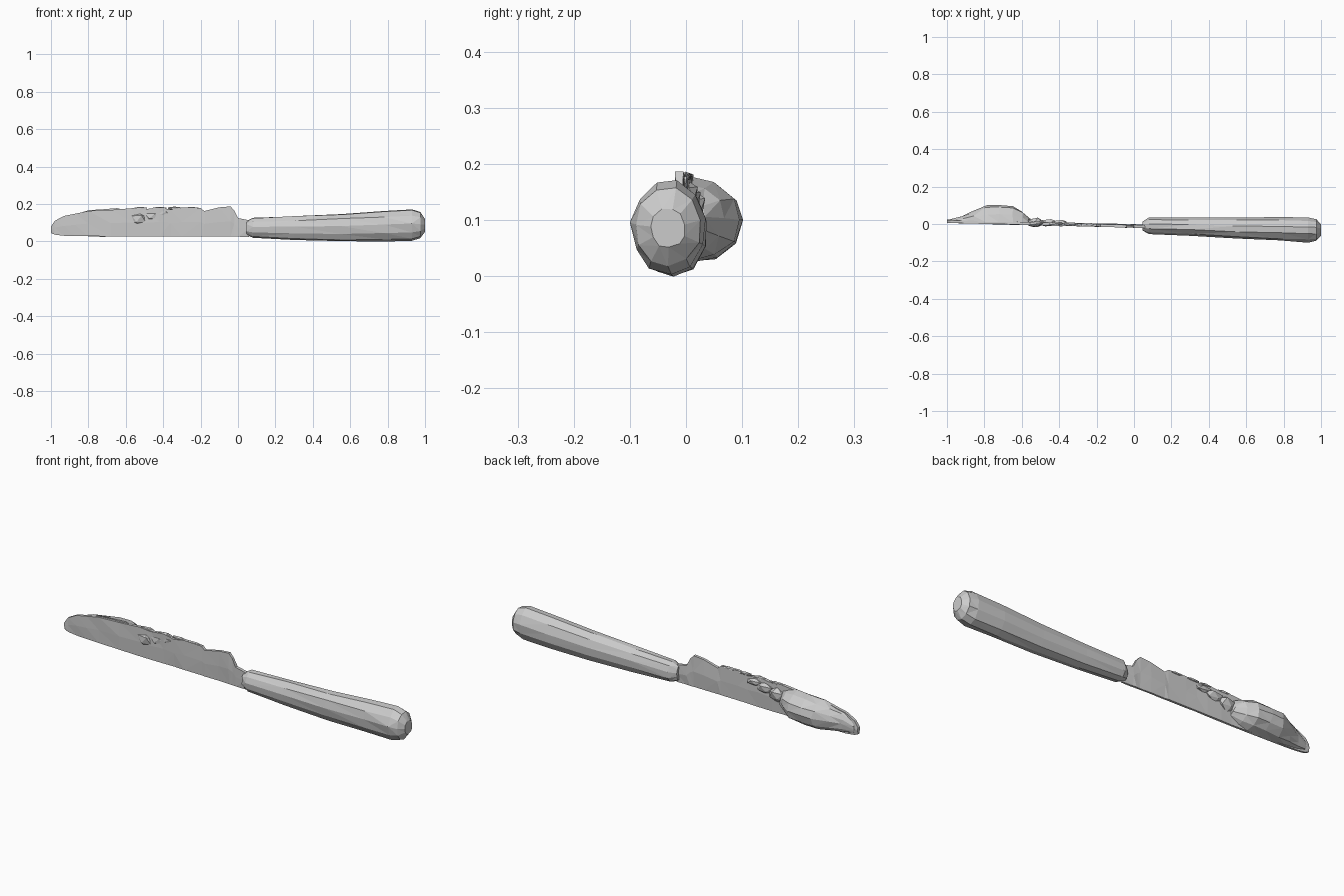
import bpy, bmesh, math, random
from mathutils import Vector

random.seed(4)
if "Cube" in bpy.data.objects:
    bpy.data.objects.remove(bpy.data.objects["Cube"], do_unlink=True)

grey = bpy.data.materials.new("plain grey")
grey.use_nodes = True
grey.diffuse_color = (0.6, 0.6, 0.6, 1)
grey.node_tree.nodes["Principled BSDF"].inputs["Base Color"].default_value = grey.diffuse_color


def finish(name, bm):
    """Turn a bmesh into a flat-faceted grey object."""
    bmesh.ops.triangulate(bm, faces=bm.faces[:])
    bmesh.ops.recalc_face_normals(bm, faces=bm.faces[:])
    mesh = bpy.data.meshes.new(name)
    bm.to_mesh(mesh)
    bm.free()
    mesh.materials.append(grey)
    obj = bpy.data.objects.new(name, mesh)
    bpy.context.collection.objects.link(obj)
    return obj


def loft(name, rings, wobble=(0, 0, 0)):
    """Skin equal-length rings of points and cap both ends."""
    bm = bmesh.new()
    rows = []
    for ring in rings:
        rows.append([bm.verts.new(Vector(p) + Vector([random.uniform(-w, w) for w in wobble]))
                     for p in ring])
    for a, b in zip(rows, rows[1:]):
        for i in range(len(a)):
            j = (i + 1) % len(a)
            bm.faces.new((a[i], a[j], b[j], b[i]))
    bm.faces.new(rows[0])
    bm.faces.new(rows[-1])
    return finish(name, bm)


def oval(x, y0, y1, z0, z1, sides=11, turn=0.0):
    cy, cz, ry, rz = (y0 + y1) / 2, (z0 + z1) / 2, (y1 - y0) / 2, (z1 - z0) / 2
    steps = [turn + math.tau * i / sides for i in range(sides)]
    return [(x, cy + ry * math.cos(a), cz + rz * math.sin(a)) for a in steps]


# Handle: faceted, thickening toward a rounded butt (x, y0, y1, z0, z1)
handle = [(0.045, -0.035, 0.015, 0.035, 0.108), (0.08, -0.055, 0.036, 0.02, 0.128),
          (0.3, -0.066, 0.037, 0.008, 0.137), (0.55, -0.078, 0.037, 0.0, 0.149),
          (0.78, -0.09, 0.036, 0.0, 0.163), (0.93, -0.098, 0.034, 0.002, 0.173),
          (0.975, -0.092, 0.026, 0.016, 0.158), (1.0, -0.065, 0.0, 0.05, 0.122)]
loft("handle", [oval(*h, turn=0.2) for h in handle], (0, 0.003, 0.002))

# Blade: thin slanted plate with a stepped spine (x, bottom, top)
blade = [(-1.0, 0.045, 0.08), (-0.98, 0.036, 0.11), (-0.93, 0.03, 0.136),
         (-0.87, 0.029, 0.148), (-0.8, 0.028, 0.163), (-0.68, 0.027, 0.168),
         (-0.56, 0.026, 0.178), (-0.5, 0.026, 0.172), (-0.42, 0.026, 0.182),
         (-0.36, 0.027, 0.17), (-0.3, 0.027, 0.181), (-0.2, 0.027, 0.178),
         (-0.18, 0.026, 0.162), (-0.1, 0.026, 0.182), (-0.04, 0.025, 0.187),
         (-0.02, 0.025, 0.165), (0.0, 0.025, 0.125), (0.06, 0.024, 0.113)]


def blade_y(x):
    return 0.026 * -x - 0.011


def blade_ring(x, z0, z1):
    y, mid, t = blade_y(x), (z0 + z1) / 2, 0.009
    return [(x, y - 0.006, z0), (x, y - t, mid), (x, y - t, z1),
            (x, y + 0.006, z1), (x, y + t, mid), (x, y + 0.005, z0)]


loft("blade", [blade_ring(*b) for b in blade], (0, 0.0015, 0))

# Thick smear of spread on the back, near the tip (x, depth, bottom, top)
smear = [(-0.975, 0.012, 0.045, 0.1), (-0.92, 0.03, 0.032, 0.135),
         (-0.86, 0.056, 0.028, 0.152), (-0.79, 0.088, 0.024, 0.168),
         (-0.72, 0.097, 0.023, 0.174), (-0.65, 0.092, 0.027, 0.174),
         (-0.6, 0.062, 0.042, 0.168), (-0.56, 0.028, 0.065, 0.15)]


def smear_ring(x, depth, z0, z1, points=7):
    y, mid, half = blade_y(x), (z0 + z1) / 2, (z1 - z0) / 2
    angles = [math.pi * (i / (points - 1) - 0.5) for i in range(points)]
    return [(x, y + depth * math.cos(a), mid + half * math.sin(a)) for a in angles]


loft("spread_smear", [smear_ring(*s) for s in smear], (0.008, 0.004, 0.004))


def lump(name, centre, size):
    """Irregular faceted blob."""
    bm = bmesh.new()
    bmesh.ops.create_icosphere(bm, subdivisions=1, radius=1)
    for v in bm.verts:
        v.co *= random.uniform(0.8, 1.05)
        v.co = Vector(centre) + Vector([c * s for c, s in zip(v.co, size)])
    return finish(name, bm)


# Small dabs trailing behind the smear
for i, (x, z, w, h, d) in enumerate([(-0.53, 0.12, 0.055, 0.04, 0.03),
                                     (-0.46, 0.135, 0.06, 0.032, 0.024),
                                     (-0.4, 0.15, 0.05, 0.02, 0.02)]):
    lump(f"spread_dab_{i + 1}", (x, blade_y(x) + 0.005, z), (w, d, h))

# Crumbs along the spine
for i, x in enumerate((-0.52, -0.42, -0.34, -0.25)):
    lump(f"spine_crumb_{i + 1}", (x, blade_y(x) + 0.002, 0.177), (0.045, 0.011, 0.009))
